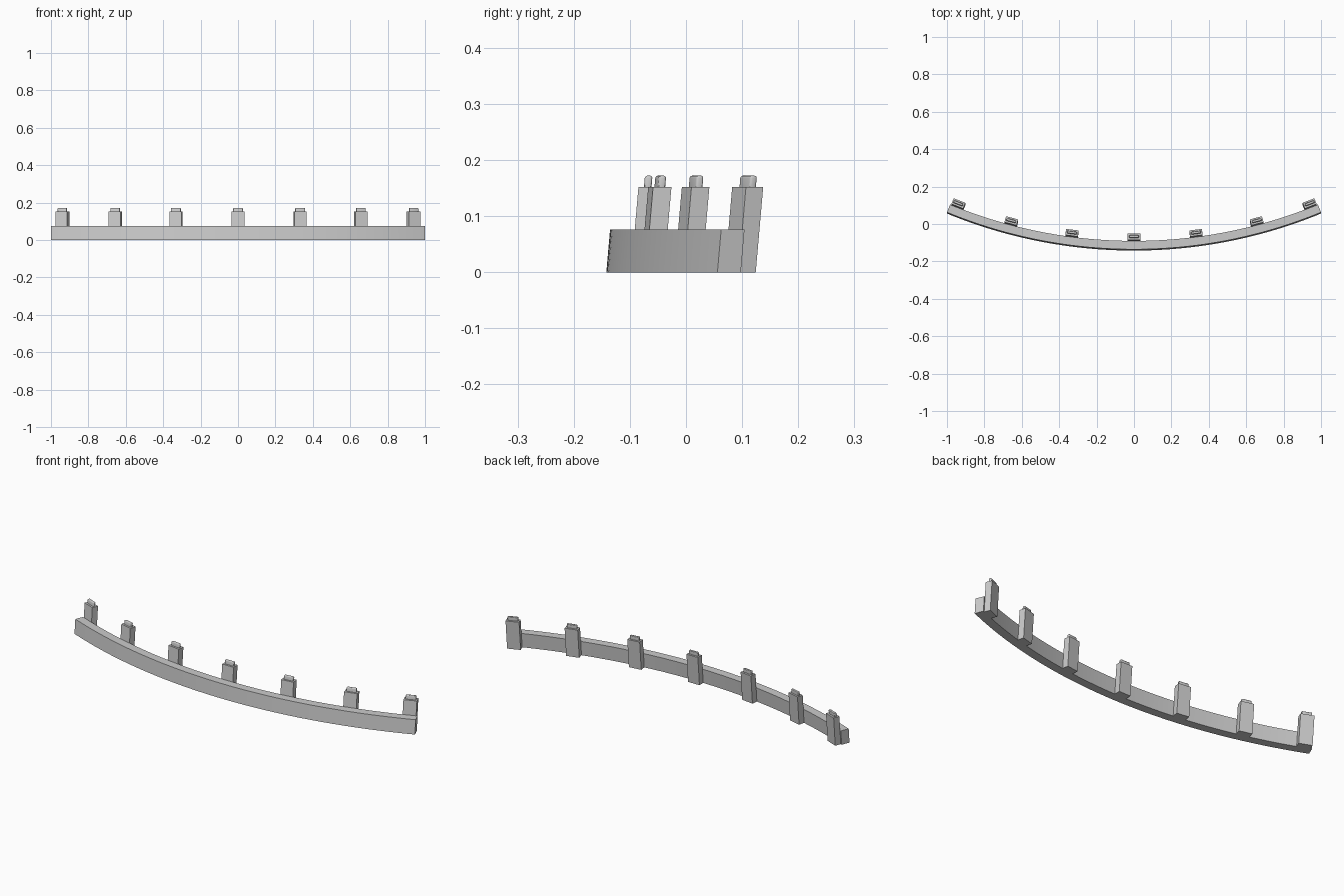
import bpy, bmesh, math
from mathutils import Matrix, Vector

if "Cube" in bpy.data.objects:
    bpy.data.objects.remove(bpy.data.objects["Cube"])

R_OUT, R_IN = 2.624, 2.579        # curved rail radii
CY = 2.482                        # arc centre in y
HALF = math.asin(1.0 / R_OUT)     # half angle of the arc
LEAN = math.tan(math.radians(5))  # everything leans back 5 degrees
RAIL_H, POST_H, PEG_H = 0.076, 0.152, 0.02
POST_W, POST_D = 0.067, 0.033


def finish(bm, name):
    # Lean the part back, then store it as an object
    for v in bm.verts:
        v.co.y += v.co.z * LEAN
    bmesh.ops.recalc_face_normals(bm, faces=bm.faces)
    mesh = bpy.data.meshes.new(name)
    bm.to_mesh(mesh)
    bm.free()
    obj = bpy.data.objects.new(name, mesh)
    bpy.context.collection.objects.link(obj)
    return obj


def smooth(obj):
    bpy.ops.object.select_all(action='DESELECT')
    obj.select_set(True)
    bpy.context.view_layer.objects.active = obj
    bpy.ops.object.shade_smooth_by_angle(angle=math.radians(30))


def placed_box(bm, size, z0, angle, radius):
    # Box standing at z0, turned to follow the arc
    pos = Vector((radius * math.sin(angle), CY - radius * math.cos(angle), z0 + size[2] / 2))
    mat = Matrix.Translation(pos) @ Matrix.Rotation(angle, 4, 'Z') @ Matrix.Diagonal((*size, 1))
    bmesh.ops.create_cube(bm, size=1, matrix=mat)


# Curved rail: sweep a rectangle along the arc
bm = bmesh.new()
steps = 64
rings = []
for i in range(steps + 1):
    a = -HALF + 2 * HALF * i / steps
    rings.append([bm.verts.new((r * math.sin(a), CY - r * math.cos(a), z))
                  for r, z in ((R_OUT, 0), (R_IN, 0), (R_IN, RAIL_H), (R_OUT, RAIL_H))])
for p, q in zip(rings, rings[1:]):
    for k in range(4):
        bm.faces.new((p[k], p[(k + 1) % 4], q[(k + 1) % 4], q[k]))
bm.faces.new(rings[0])
bm.faces.new(rings[-1])
smooth(finish(bm, "curved_rail"))

# Posts on the inner side of the rail, each with a rounded peg on top
for n, x in enumerate((-0.939, -0.656, -0.332, 0, 0.332, 0.656, 0.939), 1):
    radius = R_IN - POST_D / 2 + 0.001
    angle = math.asin(x / radius)
    bm = bmesh.new()
    placed_box(bm, (POST_W, POST_D, POST_H), 0, angle, radius)
    finish(bm, f"post_{n}")

    bm = bmesh.new()
    placed_box(bm, (0.052, 0.0135, PEG_H), POST_H, angle, radius)
    edges = [e for e in bm.edges if max(v.co.z for v in e.verts) > POST_H + 0.01]
    bmesh.ops.bevel(bm, geom=edges, offset=0.004, segments=3, profile=0.5, affect='EDGES')
    smooth(finish(bm, f"peg_{n}"))
